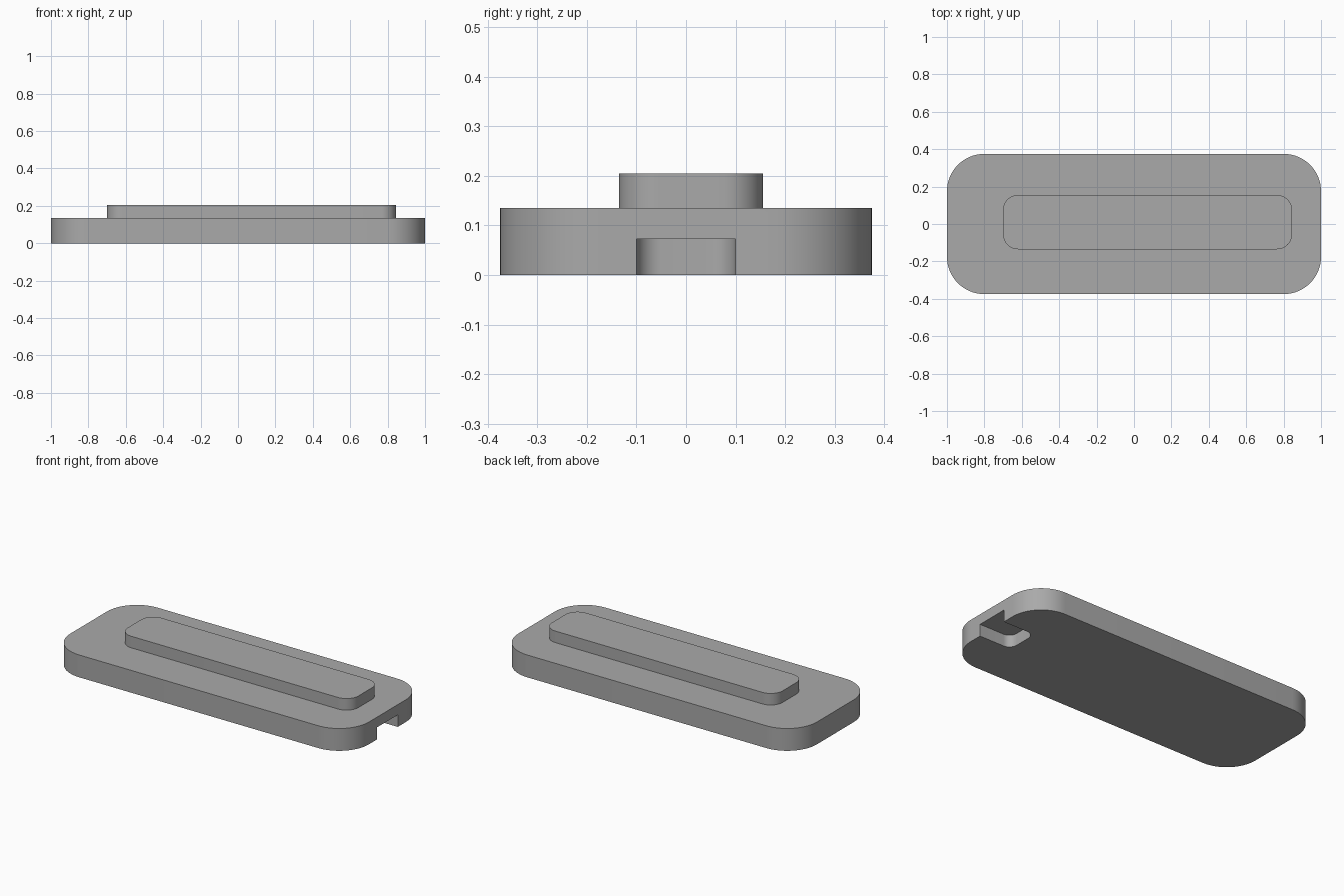
import bpy, bmesh, math

if "Cube" in bpy.data.objects:
    bpy.data.objects.remove(bpy.data.objects["Cube"], do_unlink=True)

# Single flat colour
grey = bpy.data.materials.new("mid_grey")
grey.use_nodes = True
COLOUR = (0.4, 0.4, 0.4, 1)
grey.diffuse_color = COLOUR
grey.node_tree.nodes["Principled BSDF"].inputs["Base Color"].default_value = COLOUR


def rounded_slab(name, x0, x1, y0, y1, z0, z1, radius, steps=16):
    """Extrude a rounded rectangle between two heights."""
    corners = [(x1 - radius, y1 - radius), (x0 + radius, y1 - radius),
               (x0 + radius, y0 + radius), (x1 - radius, y0 + radius)]
    bm = bmesh.new()
    outline = []
    for quarter, (cx, cy) in enumerate(corners):
        for i in range(steps + 1):
            a = (quarter + i / steps) * math.pi / 2
            outline.append(bm.verts.new((cx + radius * math.cos(a),
                                         cy + radius * math.sin(a), z0)))
    base = bm.faces.new(outline)
    top = bmesh.ops.extrude_face_region(bm, geom=[base])
    for v in top["geom"]:
        if isinstance(v, bmesh.types.BMVert):
            v.co.z = z1
    bmesh.ops.recalc_face_normals(bm, faces=bm.faces)
    mesh = bpy.data.meshes.new(name)
    bm.to_mesh(mesh)
    bm.free()
    mesh.materials.append(grey)
    obj = bpy.data.objects.new(name, mesh)
    bpy.context.collection.objects.link(obj)
    return obj


# Main plate and the off-centre raised pad on top
base_plate = rounded_slab("base_plate", -1, 1, -0.375, 0.375, 0, 0.135, 0.2)
raised_pad = rounded_slab("raised_pad", -0.7, 0.845, -0.135, 0.155, 0.135, 0.205, 0.08)

# Slot under the +x end, open to the outside
cutter = rounded_slab("slot_cutter", 0.785, 1.2, -0.1, 0.1, -0.1, 0.073, 0.05, 10)
cutter.hide_render = True
slot = base_plate.modifiers.new("end_slot", "BOOLEAN")
slot.operation = "DIFFERENCE"
slot.solver = "EXACT"
slot.object = cutter

# Apply the cut, then drop the cutter
bpy.ops.object.select_all(action="DESELECT")
bpy.context.view_layer.objects.active = base_plate
base_plate.select_set(True)
bpy.ops.object.modifier_apply(modifier=slot.name)
bpy.data.objects.remove(cutter, do_unlink=True)

# Smooth rounded corners, sharp rims
raised_pad.select_set(True)
bpy.ops.object.shade_smooth_by_angle(angle=math.radians(30))
